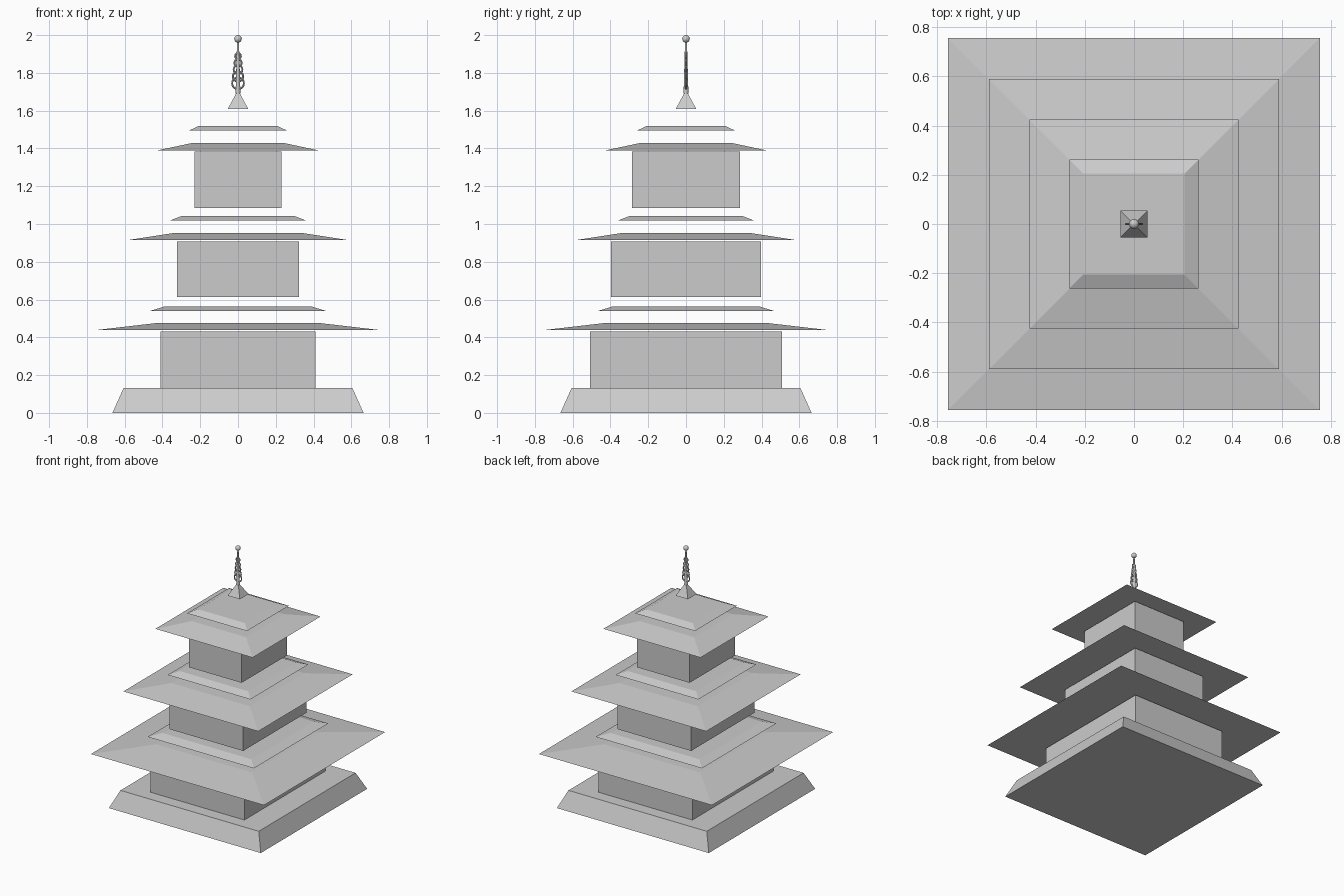
import bpy
import math

cube = bpy.data.objects.get("Cube")
if cube:
    bpy.data.objects.remove(cube, do_unlink=True)

# Single plain grey
grey = bpy.data.materials.new("plain_grey")
grey.use_nodes = True
colour = (0.6, 0.6, 0.6, 1)
grey.diffuse_color = colour
grey.node_tree.nodes["Principled BSDF"].inputs["Base Color"].default_value = colour


def finish(name, smooth=False):
    ob = bpy.context.object
    ob.name = name
    ob.data.materials.append(grey)
    if smooth:
        bpy.ops.object.shade_smooth_by_angle()
    return ob


def frustum(name, bottom, top, z0, z1):
    """Square slab with sloping sides, given half widths."""
    bpy.ops.mesh.primitive_cone_add(
        vertices=4, radius1=bottom * math.sqrt(2), radius2=top * math.sqrt(2),
        depth=z1 - z0, location=(0, 0, (z0 + z1) / 2), rotation=(0, 0, math.pi / 4))
    bpy.ops.object.transform_apply(location=False, rotation=True, scale=False)
    return finish(name)


def box(name, hx, hy, z0, z1):
    bpy.ops.mesh.primitive_cube_add(size=2, location=(0, 0, (z0 + z1) / 2))
    bpy.context.object.scale = (hx, hy, (z1 - z0) / 2)
    bpy.ops.object.transform_apply(location=False, rotation=False, scale=True)
    return finish(name)


# Stepped plinth
frustum("base", 0.665, 0.605, 0, 0.133)

# Storeys: wall half x, half y, wall bottom, wall top
walls = [(0.411, 0.507, 0.133, 0.43),
         (0.322, 0.396, 0.613, 0.907),
         (0.231, 0.285, 1.085, 1.383)]
# Eaves and the floating upper tier: bottom half, top half, bottom z, top z
eaves = [(0.757, 0.42, 0.438, 0.477),
         (0.59, 0.342, 0.914, 0.952),
         (0.425, 0.238, 1.39, 1.43)]
tiers = [(0.465, 0.39, 0.54, 0.563),
         (0.362, 0.3, 1.018, 1.042),
         (0.262, 0.205, 1.494, 1.52)]
for i, (wall, eave, tier) in enumerate(zip(walls, eaves, tiers), 1):
    box(f"storey_wall_{i}", *wall)
    frustum(f"eave_roof_{i}", *eave)
    frustum(f"upper_roof_{i}", *tier)

# Finial: foot, tapering rod, upright rings and ball
frustum("finial_foot", 0.054, 0.008, 1.61, 1.695)
bpy.ops.mesh.primitive_cone_add(vertices=16, radius1=0.013, radius2=0.005,
                                depth=0.28, location=(0, 0, 1.83))
finish("finial_rod", True)
for i in range(5):
    bpy.ops.mesh.primitive_torus_add(
        major_segments=24, minor_segments=8, major_radius=0.031 - 0.004 * i,
        minor_radius=0.005, location=(0, 0, 1.745 + 0.036 * i),
        rotation=(math.pi / 2, 0, 0))
    finish(f"finial_ring_{i + 1}", True)
bpy.ops.mesh.primitive_uv_sphere_add(segments=16, ring_count=10, radius=0.02,
                                     location=(0, 0, 1.98))
finish("finial_ball", True)
